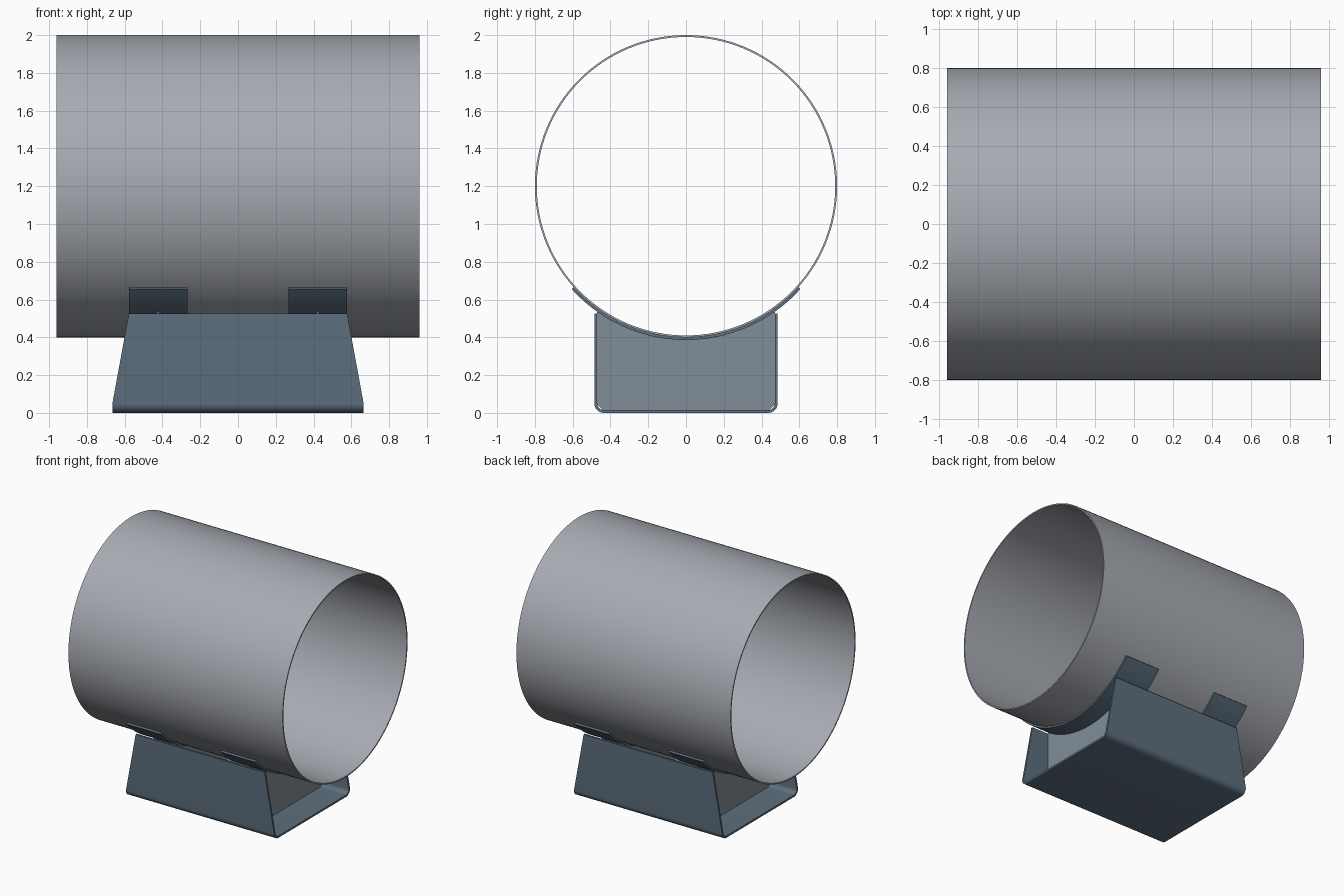
import bpy, bmesh, math

if "Cube" in bpy.data.objects:
    bpy.data.objects.remove(bpy.data.objects["Cube"])

PIPE_Z, PIPE_R, WALL = 1.2, 0.8, 0.01
STRAP_R = PIPE_R + 0.014


def material(name, rgb):
    m = bpy.data.materials.new(name)
    m.diffuse_color = (*rgb, 1)
    m.use_nodes = True
    m.node_tree.nodes["Principled BSDF"].inputs["Base Color"].default_value = m.diffuse_color
    return m


steel_blue = material("steel_blue", (0.11, 0.16, 0.21))
pale_blue = material("pale_blue", (0.22, 0.27, 0.31))
pipe_grey = material("pipe_grey", (0.39, 0.41, 0.45))


def arc(r, a0, a1, n, cy=0.0, cz=PIPE_Z):
    """Points in the yz plane, angles in degrees."""
    return [(cy + r * math.cos(math.radians(a0 + (a1 - a0) * i / n)),
             cz + r * math.sin(math.radians(a0 + (a1 - a0) * i / n))) for i in range(n + 1)]


def finish(name, bm, mat):
    bmesh.ops.recalc_face_normals(bm, faces=bm.faces)
    me = bpy.data.meshes.new(name)
    bm.to_mesh(me)
    bm.free()
    me.materials.append(mat)
    ob = bpy.data.objects.new(name, me)
    bpy.context.collection.objects.link(ob)
    bpy.ops.object.select_all(action='DESELECT')
    ob.select_set(True)
    bpy.context.view_layer.objects.active = ob
    bpy.ops.object.shade_smooth_by_angle(angle=math.radians(30))
    return ob


def band(name, outer, inner, half, mat, cx=0.0, closed=False):
    """Thick sheet between two matching yz paths; half(z) is its half length in x."""
    bm = bmesh.new()
    rings = []
    for (yo, zo), (yi, zi) in zip(outer, inner):
        h = half(zo)
        rings.append([bm.verts.new((cx + s * h, y, z))
                      for s, y, z in ((-1, yo, zo), (1, yo, zo), (1, yi, zi), (-1, yi, zi))])
    n = len(rings)
    for i in range(n if closed else n - 1):
        a, b = rings[i], rings[(i + 1) % n]
        for k in range(4):
            bm.faces.new((a[k], a[(k + 1) % 4], b[(k + 1) % 4], b[k]))
    if not closed:
        bm.faces.new(rings[0])
        bm.faces.new(rings[-1])
    return finish(name, bm, mat)


# Thin-walled pipe
band("pipe", arc(PIPE_R, 0, 360, 128)[:-1], arc(PIPE_R - WALL, 0, 360, 128)[:-1],
     lambda z: 0.96, pipe_grey, closed=True)

# Folded U-shaped base with tapered side walls
W, TOP, BEND, T = 0.485, 0.525, 0.05, 0.015


def channel(inset):
    c, r = W - BEND, BEND - inset
    return ([(-W + inset, TOP)] + arc(r, 180, 270, 8, -c, BEND)
            + arc(r, 270, 360, 8, c, BEND) + [(W - inset, TOP)])


def taper(z):
    return 0.665 - 0.087 * max(0.0, z - BEND) / (TOP - BEND)


band("saddle_base", channel(0), channel(T), taper, steel_blue)

# Curved straps under the pipe, each carried by a cross plate
SPAN = math.degrees(math.asin(0.6 / (PIPE_R + 0.007)))
for side, x in (("left", -0.422), ("right", 0.422)):
    band("strap_" + side, arc(STRAP_R, 270 - SPAN, 270 + SPAN, 40),
         arc(PIPE_R, 270 - SPAN, 270 + SPAN, 40), lambda z: 0.155, steel_blue, x)

    w, ch = W - T, 0.03
    a = math.degrees(math.asin(w / STRAP_R))
    profile = [(-w, T + ch), (-w + ch, T), (w - ch, T), (w, T + ch)]
    profile += arc(STRAP_R, 270 + a, 270 - a, 32)
    bm = bmesh.new()
    face = bm.faces.new([bm.verts.new((x - 0.0075, y, z)) for y, z in profile])
    ext = bmesh.ops.extrude_face_region(bm, geom=[face], use_keep_orig=True)
    bmesh.ops.translate(bm, vec=(0.015, 0, 0),
                        verts=[v for v in ext["geom"] if isinstance(v, bmesh.types.BMVert)])
    finish("cross_plate_" + side, bm, pale_blue)
